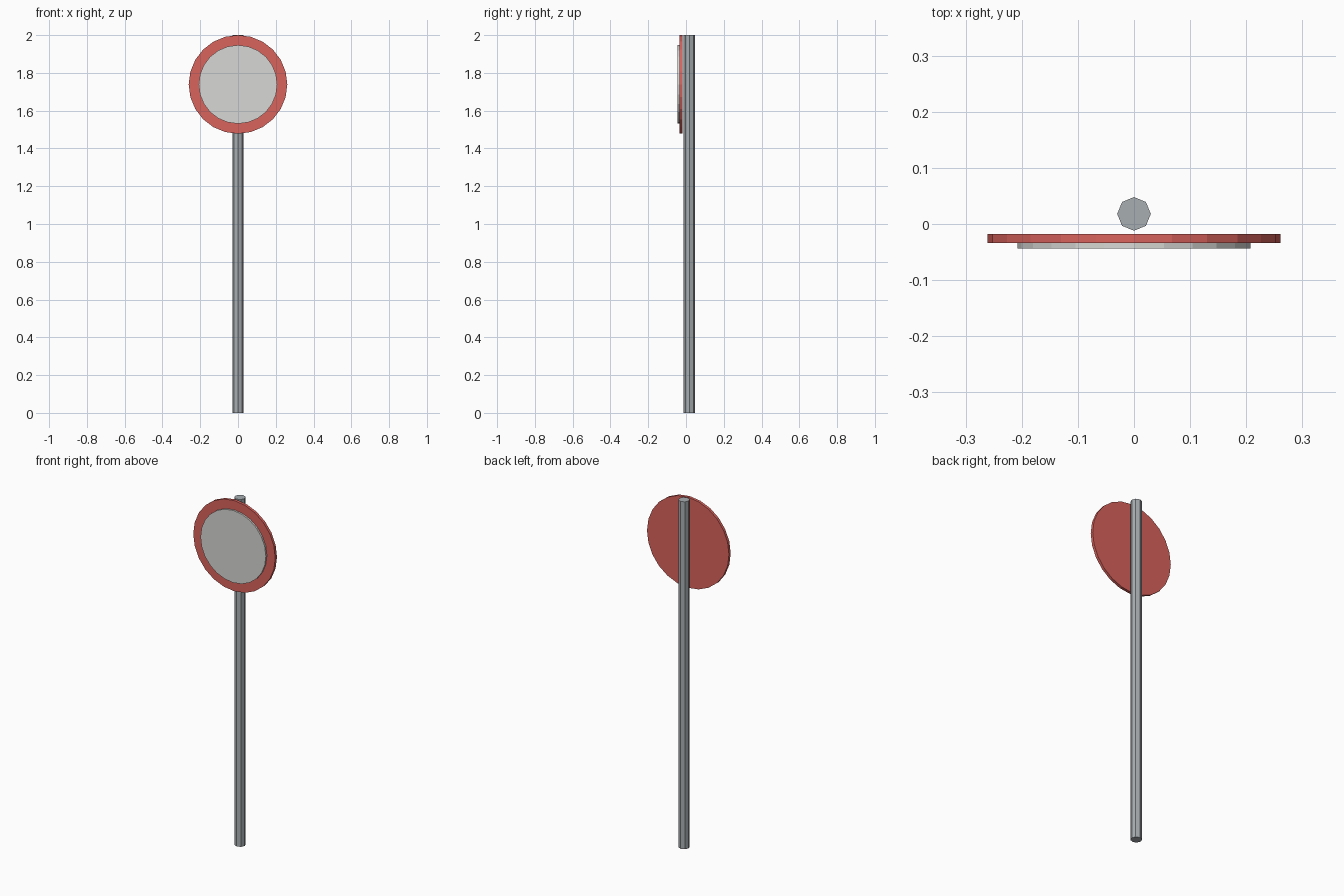
import bpy
import math

# Remove the default cube
cube = bpy.data.objects.get("Cube")
if cube:
    bpy.data.objects.remove(cube, do_unlink=True)


def material(name, rgb):
    mat = bpy.data.materials.new(name)
    mat.use_nodes = True
    color = (*rgb, 1.0)
    mat.diffuse_color = color
    bsdf = next(n for n in mat.node_tree.nodes if n.type == 'BSDF_PRINCIPLED')
    bsdf.inputs["Base Color"].default_value = color
    return mat


def cylinder(name, sides, radius, depth, center, mat, facing_front=False):
    tilt = math.pi / 2 if facing_front else 0
    bpy.ops.mesh.primitive_cylinder_add(
        vertices=sides, radius=radius, depth=depth,
        location=center, rotation=(tilt, 0, 0))
    obj = bpy.context.object
    obj.name = name
    obj.data.name = name
    obj.data.materials.append(mat)
    bpy.ops.object.transform_apply(location=False, rotation=True, scale=True)
    return obj


steel = material("steel grey", (0.39, 0.42, 0.44))
red = material("sign red", (0.70, 0.125, 0.11))
white = material("sign white", (0.68, 0.68, 0.66))

DISC_Z = 1.739

# Octagonal pole
cylinder("pole", 8, 0.03, 2.0, (0, 0.018, 1.0), steel)

# Red plate in front of the pole
cylinder("red_disc", 24, 0.261, 0.016, (0, -0.026, DISC_Z), red, True)

# Raised white centre on the front of the plate
cylinder("white_disc", 24, 0.208, 0.010, (0, -0.039, DISC_Z), white, True)
